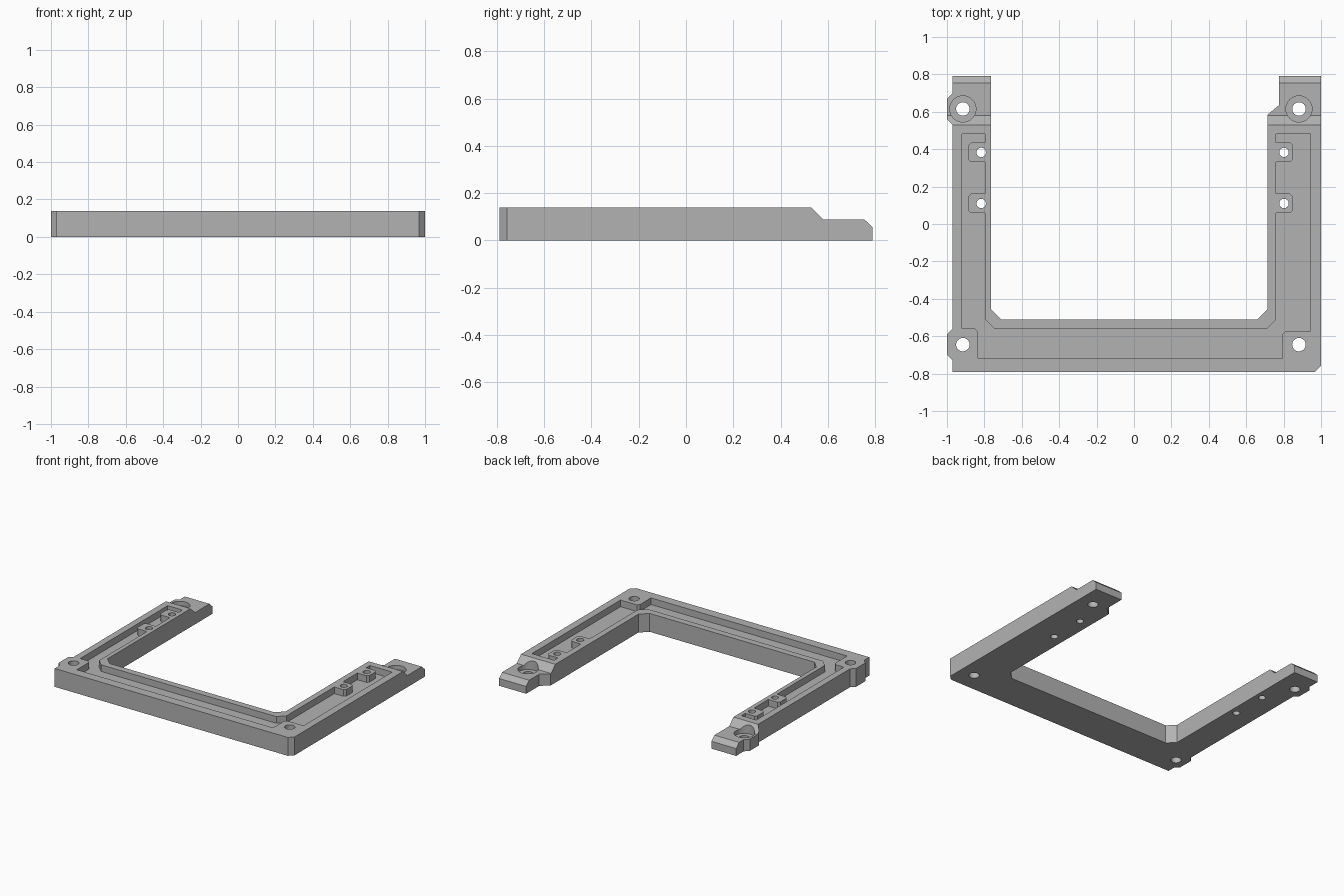
import bpy
import bmesh
from mathutils import Vector

cube = bpy.data.objects.get("Cube")
if cube:
    bpy.data.objects.remove(cube, do_unlink=True)

HEIGHT, FLOOR = 0.138, 0.088

grey = bpy.data.materials.new("plain grey")
grey.use_nodes = True
colour = (0.45, 0.45, 0.45, 1)
grey.diffuse_color = colour
grey.node_tree.nodes["Principled BSDF"].inputs["Base Color"].default_value = colour


def prism(name, points, push):
    """Extrude a closed 3D outline along a vector."""
    bm = bmesh.new()
    face = bm.faces.new([bm.verts.new(p) for p in points])
    top = bmesh.ops.extrude_face_region(bm, geom=[face])["geom"]
    moved = [v for v in top if isinstance(v, bmesh.types.BMVert)]
    bmesh.ops.translate(bm, verts=moved, vec=Vector(push))
    bmesh.ops.recalc_face_normals(bm, faces=bm.faces[:])
    mesh = bpy.data.meshes.new(name)
    bm.to_mesh(mesh)
    bm.free()
    mesh.materials.append(grey)
    obj = bpy.data.objects.new(name, mesh)
    bpy.context.collection.objects.link(obj)
    return obj


def cut(target, cutter):
    cutter.hide_render = True
    mod = target.modifiers.new("cut", "BOOLEAN")
    mod.operation, mod.solver, mod.object = "DIFFERENCE", "EXACT", cutter
    bpy.context.view_layer.objects.active = target
    bpy.ops.object.modifier_apply(modifier=mod.name)
    bpy.data.objects.remove(cutter, do_unlink=True)


def drill(target, x, y, radius, bottom):
    bpy.ops.mesh.primitive_cylinder_add(
        vertices=32, radius=radius, depth=0.4, location=(x, y, bottom + 0.2))
    cut(target, bpy.context.object)


def edge_tab(y0, y1):
    """Small bevelled bump on the -x edge, listed front to back."""
    return [(-0.97, y0), (-1, y0 + 0.03), (-1, y1 - 0.03), (-0.97, y1)]


def boss_notch(x, y, side):
    """Pocket detour around a screw boss, listed back to front."""
    out, tip = x + side * 0.075, x + side * 0.09
    return [(x, y + 0.052), (out, y + 0.052), (tip, y + 0.037),
            (tip, y - 0.037), (out, y - 0.052), (x, y - 0.052)]


# U-shaped frame
outline = [(-0.97, -0.79)] + edge_tab(-0.73, -0.56) + edge_tab(0.53, 0.70) + [
    (-0.97, 0.79), (-0.765, 0.79), (-0.765, -0.455), (-0.71, -0.51),
    (0.66, -0.51), (0.715, -0.455), (0.715, 0.585), (0.775, 0.635),
    (0.775, 0.79), (1, 0.79), (1, -0.757), (0.967, -0.79)]
frame = prism("frame", [(x, y, 0) for x, y in outline], (0, 0, HEIGHT))

# Lowered rear ends with a ramp and a bevelled tip
step = [(0.53, HEIGHT), (0.58, FLOOR), (0.755, FLOOR), (0.79, 0.055),
        (0.9, 0.055), (0.9, 0.3), (0.53, 0.3)]
cut(frame, prism("step_cutter", [(-1.2, y, z) for y, z in step], (2.4, 0, 0)))

# Shallow pocket following the frame around the screw bosses
pocket = [(-0.92, 0.48), (-0.92, -0.56), (-0.85, -0.56), (-0.835, -0.575),
          (-0.835, -0.72), (0.795, -0.72), (0.795, -0.588), (0.81, -0.573),
          (0.945, -0.573), (0.945, 0.48), (0.76, 0.48)]
pocket += boss_notch(0.76, 0.383, 1) + boss_notch(0.76, 0.11, 1)
pocket += [(0.76, -0.51), (0.71, -0.56), (-0.745, -0.56), (-0.797, -0.51)]
pocket += boss_notch(-0.797, 0.11, -1)[::-1] + boss_notch(-0.797, 0.383, -1)[::-1]
pocket += [(-0.797, 0.48)]
cut(frame, prism("pocket_cutter", [(x, y, FLOOR) for x, y in pocket], (0, 0, 0.2)))

# Mounting holes, rear counterbores and small boss holes
for x, boss_x in ((-0.915, -0.817), (0.882, 0.802)):
    drill(frame, x, 0.615, 0.07, 0.055)
    for y in (0.615, -0.645):
        drill(frame, x, y, 0.036, -0.1)
    for y in (0.383, 0.11):
        drill(frame, boss_x, y, 0.025, -0.1)

# Smooth the bores while the edges stay crisp
bpy.ops.object.select_all(action="DESELECT")
frame.select_set(True)
bpy.context.view_layer.objects.active = frame
bpy.ops.object.shade_smooth_by_angle(angle=0.4)
